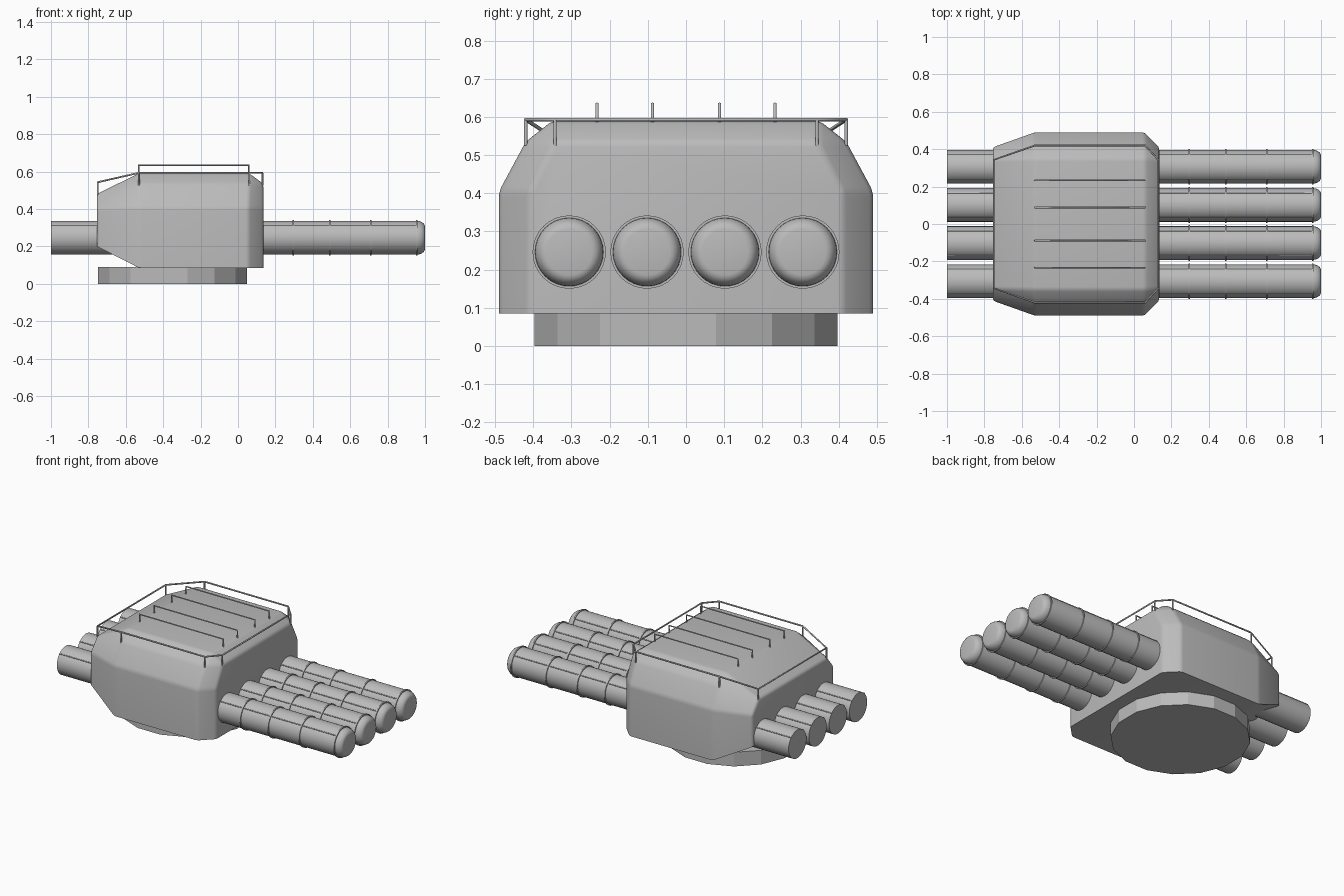
import bpy, bmesh, math
from mathutils import Matrix, Vector

if "Cube" in bpy.data.objects:
    bpy.data.objects.remove(bpy.data.objects["Cube"])

grey = bpy.data.materials.new("painted grey")
grey.diffuse_color = (0.5, 0.5, 0.5, 1)
grey.use_nodes = True
grey.node_tree.nodes["Principled BSDF"].inputs["Base Color"].default_value = grey.diffuse_color


def add_mesh(name, bm, smooth=None):
    bmesh.ops.recalc_face_normals(bm, faces=bm.faces[:])
    me = bpy.data.meshes.new(name)
    bm.to_mesh(me)
    bm.free()
    me.materials.append(grey)
    ob = bpy.data.objects.new(name, me)
    bpy.context.collection.objects.link(ob)
    if smooth:
        bpy.ops.object.select_all(action='DESELECT')
        ob.select_set(True)
        bpy.context.view_layer.objects.active = ob
        bpy.ops.object.shade_smooth_by_angle(angle=math.radians(smooth))
    return ob


def lathe(name, profile, y, z, segments=32):
    """Turn (x, radius) points about an axis along x."""
    bm = bmesh.new()
    vs = [bm.verts.new((x, y, z + r)) for x, r in profile]
    es = [bm.edges.new(p) for p in zip(vs, vs[1:])]
    bmesh.ops.spin(bm, geom=vs + es, cent=(0, y, z), axis=(1, 0, 0),
                   angle=math.tau, steps=segments)
    bmesh.ops.remove_doubles(bm, verts=bm.verts[:], dist=1e-5)
    return add_mesh(name, bm, 40)


def rod(name, paths, radius, closed=False):
    """Round bar following each list of points."""
    cu = bpy.data.curves.new(name, 'CURVE')
    cu.dimensions = '3D'
    cu.bevel_depth = radius
    cu.bevel_resolution = 1
    cu.use_fill_caps = True
    for i, path in enumerate(paths):
        sp = cu.splines.new('POLY')
        sp.points.add(len(path) - 1)
        for pt, co in zip(sp.points, path):
            pt.co = (*co, 1)
        sp.use_cyclic_u = closed and i == 0
    cu.materials.append(grey)
    ob = bpy.data.objects.new(name, cu)
    bpy.context.collection.objects.link(ob)


# Faceted turntable base
bm = bmesh.new()
bmesh.ops.create_cone(bm, cap_ends=True, segments=16, radius1=0.405, radius2=0.405,
                      depth=0.09,
                      matrix=Matrix.Translation((-0.35, 0, 0.045))
                      @ Matrix.Rotation(math.pi / 16, 4, 'Z'))
add_mesh("turntable_base", bm)

# Armoured housing: one half of the corners, mirrored, then wrapped
corners = [(-0.53, 0.49, 0.085), (0.055, 0.49, 0.085), (0.135, 0.41, 0.085),
           (-0.755, 0.41, 0.20), (-0.755, 0.41, 0.40),
           (-0.53, 0.49, 0.405), (0.055, 0.49, 0.405), (0.135, 0.41, 0.405),
           (-0.755, 0.345, 0.48), (-0.53, 0.42, 0.535),
           (0.06, 0.42, 0.535), (0.135, 0.345, 0.535),
           (-0.53, 0.35, 0.59), (0.06, 0.35, 0.59)]
bm = bmesh.new()
for x, y, z in corners:
    bm.verts.new((x, y, z))
    bm.verts.new((x, -y, z))
bmesh.ops.convex_hull(bm, input=bm.verts[:])
bmesh.ops.dissolve_limit(bm, angle_limit=math.radians(3),
                         verts=bm.verts[:], edges=bm.edges[:])
bm.normal_update()
soft = [e for e in bm.edges if max(v.co.z for v in e.verts) > 0.3
        and e.calc_face_angle(0) > math.radians(12)]
bmesh.ops.bevel(bm, geom=soft, offset=0.014, offset_type='OFFSET', segments=3,
                profile=0.5, affect='EDGES', clamp_overlap=True)
add_mesh("housing", bm, 30)

# Four launch tubes with clamp rings and guide strips
R, TZ = 0.09, 0.246
nose = [(0.955 + 0.045 * math.sin(a), R - 0.03 * (1 - math.cos(a)))
        for a in [math.pi / 2 * i / 5 for i in range(6)]]
for n, ty in enumerate((-0.306, -0.102, 0.102, 0.306), 1):
    lathe(f"tube_{n}", [(-1, 0), (-1, R)] + nose + [(1, 0)], ty, TZ)
    for k, rx in enumerate((0.295, 0.49, 0.71, 0.955), 1):
        lathe(f"tube_{n}_ring_{k}",
              [(rx - 0.004, R - 0.004), (rx - 0.004, 0.096),
               (rx + 0.004, 0.096), (rx + 0.004, R - 0.004)], ty, TZ)
    d = R * math.sqrt(0.5)
    rod(f"tube_{n}_guide_strips",
        [[(-1, ty + s * d, TZ + d), (0.95, ty + s * d, TZ + d)] for s in (-1, 1)], 0.003)

# Guard rail around the roof with its posts
feet = [(-0.75, 0.343, 0.48), (-0.53, 0.42, 0.53), (0.06, 0.42, 0.53), (0.13, 0.343, 0.53)]
half = [Vector(f) + Vector((0, 0, 0.063)) for f in feet]
other = [Vector((v.x, -v.y, v.z)) for v in reversed(half)]
loop = half + other
posts = [[v, v - Vector((0, 0, 0.068))] for v in loop]
rod("guard_rail", [loop] + posts, 0.005, closed=True)

# Roof grab bars
for n, y in enumerate((-0.233, -0.088, 0.088, 0.233), 1):
    rod(f"roof_bar_{n}", [[(-0.53, y, 0.58), (-0.53, y, 0.634),
                           (0.058, y, 0.634), (0.058, y, 0.58)]], 0.005)
